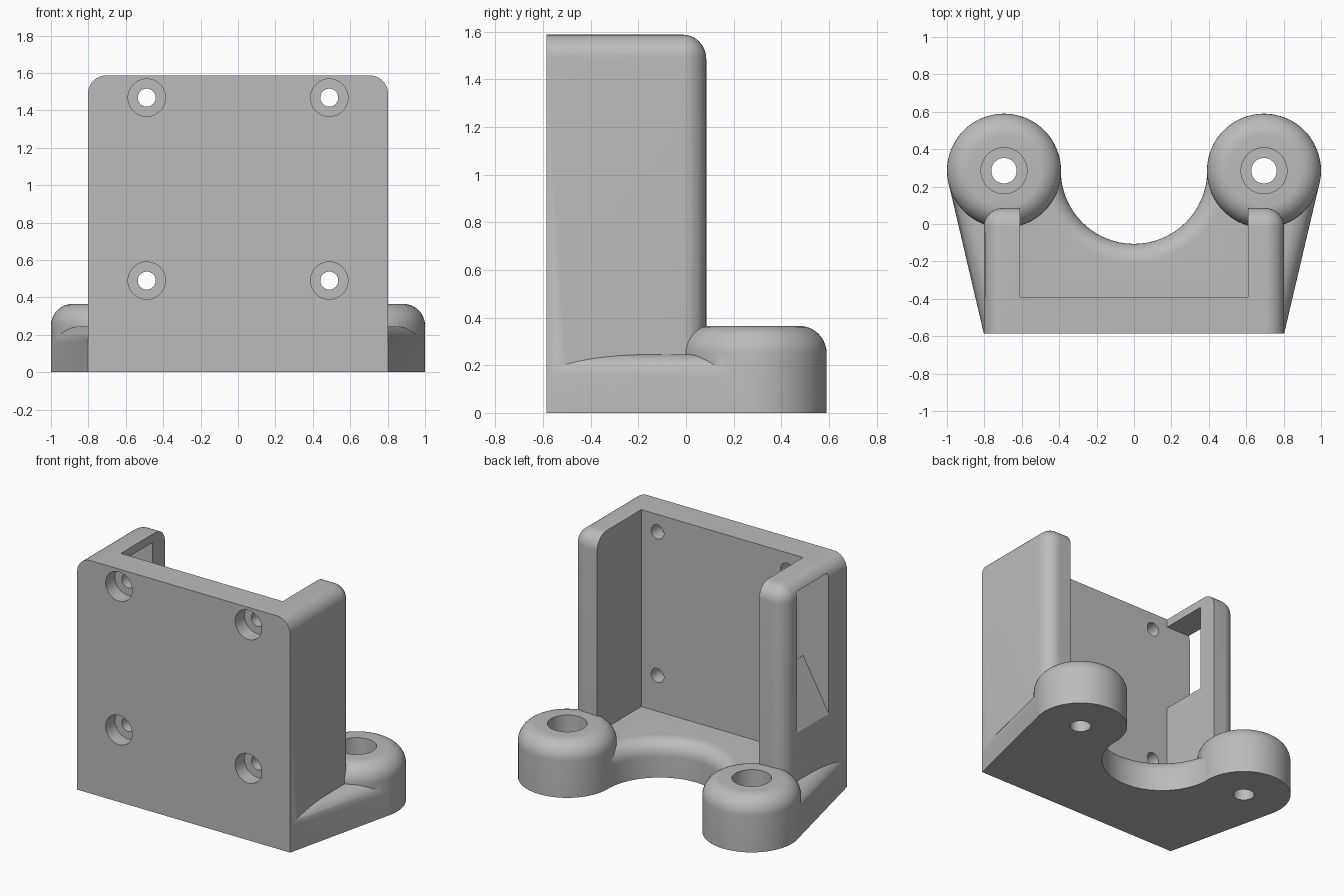
import bpy, bmesh
from math import sin, cos, pi, atan2, acos, hypot
from mathutils import Matrix, Vector

if "Cube" in bpy.data.objects:
    bpy.data.objects.remove(bpy.data.objects["Cube"], do_unlink=True)

HALF, FRONT, REAR, TOP = 0.803, -0.585, 0.085, 1.587   # wall shell
BOSS = Vector((0.695, 0.285))
R = 0.305

grey = bpy.data.materials.new("plain_grey")
grey.use_nodes = True
colour = (0.5, 0.5, 0.5, 1)
grey.diffuse_color = colour
grey.node_tree.nodes["Principled BSDF"].inputs["Base Color"].default_value = colour


def finish(name, bm):
    bmesh.ops.recalc_face_normals(bm, faces=bm.faces)
    mesh = bpy.data.meshes.new(name)
    bm.to_mesh(mesh)
    bm.free()
    mesh.materials.append(grey)
    obj = bpy.data.objects.new(name, mesh)
    bpy.context.collection.objects.link(obj)
    return obj


def loft(name, rings):
    """Skin a stack of equal-length closed rings and cap both ends."""
    bm = bmesh.new()
    loops = [[bm.verts.new(p) for p in ring] for ring in rings]
    n = len(loops[0])
    for a, b in zip(loops, loops[1:]):
        for i in range(n):
            j = (i + 1) % n
            bm.faces.new((a[i], a[j], b[j], b[i]))
    bm.faces.new(loops[0][::-1])
    bm.faces.new(loops[-1])
    return finish(name, bm)


def lathe(name, profile, centre, along_y=False, sides=64):
    """Turn (radius, height) pairs about z, or about y."""
    rings = []
    for r, h in profile:
        circle = [(r * cos(2 * pi * i / sides), r * sin(2 * pi * i / sides)) for i in range(sides)]
        rings.append([(centre[0] + a, h, centre[1] + b) if along_y else
                      (centre[0] + a, centre[1] + b, h) for a, b in circle])
    return loft(name, rings)


def box(name, lo, hi):
    bm = bmesh.new()
    lo, hi = Vector(lo), Vector(hi)
    bmesh.ops.create_cube(bm, size=1, matrix=Matrix.Translation((lo + hi) / 2)
                          @ Matrix.Diagonal((*(hi - lo), 1)))
    return finish(name, bm)


def combine(target, tool, operation):
    mod = target.modifiers.new(operation.lower(), 'BOOLEAN')
    mod.operation, mod.object, mod.solver = operation, tool, 'EXACT'
    bpy.context.view_layer.objects.active = target
    bpy.ops.object.modifier_apply(modifier=mod.name)
    bpy.data.objects.remove(tool, do_unlink=True)


def fillet(radius, steps=10):
    """Inset and drop below the top for each step of a quarter round."""
    return [(radius * (1 - cos(t)), radius * (1 - sin(t)))
            for t in (pi / 2 * i / steps for i in range(steps + 1))]


# Tangent from each front corner to its boss
corner = Vector((HALF, FRONT)) - BOSS
EDGE_R = R - 0.001
tangent = atan2(corner.y, corner.x) + acos(EDGE_R / hypot(*corner))
normal = Vector((cos(tangent), sin(tangent)))


def base_outline(inset, z):
    """Straight sides, round lobes and a scooped rear edge."""
    r = EDGE_R - inset
    half = [((normal.dot(BOSS) + r - normal.y * FRONT) / normal.x, FRONT)]
    for i in range(41):
        a = tangent + (pi - tangent) * i / 40
        half.append((BOSS.x + r * cos(a), BOSS.y + r * sin(a)))
    scoop = BOSS.x - r
    for i in range(1, 25):
        a = -pi / 2 * i / 24
        half.append((scoop * cos(a), BOSS.y + scoop * sin(a)))
    full = half + [(-x, y) for x, y in half[-2::-1]]
    return [(x, y, z) for x, y in full]


# Three-sided wall shell with rounded outer rear and top edges
bracket = box("mounting_bracket", (-HALF, FRONT, 0), (HALF, REAR, TOP))
bm = bmesh.new()
bm.from_mesh(bracket.data)
rounded = [e for e in bm.edges
           if all(v.co.y > 0 for v in e.verts) and any(v.co.z > 1 for v in e.verts)
           or all(v.co.z > 1 for v in e.verts) and abs(e.verts[0].co.x - e.verts[1].co.x) < 0.1]
bmesh.ops.bevel(bm, geom=rounded, offset=0.1, segments=10, profile=0.5, affect='EDGES')
bm.to_mesh(bracket.data)
bm.free()
combine(bracket, box("cavity", (-0.61, -0.39, -1), (0.61, 1, 3)), 'DIFFERENCE')

# Filleted base plate
base = loft("base_plate", [base_outline(0, 0)]
            + [base_outline(i, 0.245 - d) for i, d in fillet(0.1)])
combine(bracket, base, 'UNION')

# Round bosses with stepped vertical holes
for s in (-1, 1):
    at = (s * BOSS.x, BOSS.y)
    combine(bracket, lathe("boss", [(R, 0)] + [(R - i, 0.365 - d) for i, d in fillet(0.115)], at), 'UNION')
for s in (-1, 1):
    at = (s * BOSS.x, BOSS.y)
    combine(bracket, lathe("boss_hole", [(0.068, -1), (0.068, 0.15), (0.123, 0.15), (0.123, 1)], at), 'DIFFERENCE')

# Counterbored screw holes through the front plate
for x in (-0.488, 0.488):
    for z in (0.49, 1.468):
        combine(bracket, lathe("screw_hole", [(0.1, -1), (0.1, -0.485), (0.048, -0.485), (0.048, -0.2)],
                               (x, z), True, 48), 'DIFFERENCE')

# Side window with a sloping sill
section = [(-0.9, 0.40), (-0.5, 1.117), (-0.5, 1.53), (-0.9, 1.53)]
combine(bracket, loft("window", [[(x, y, z) for x, z in section] for y in (-0.39, -0.05)]), 'DIFFERENCE')

bpy.ops.object.select_all(action='DESELECT')
bracket.select_set(True)
bpy.context.view_layer.objects.active = bracket
bpy.ops.object.shade_smooth_by_angle(angle=0.5)
